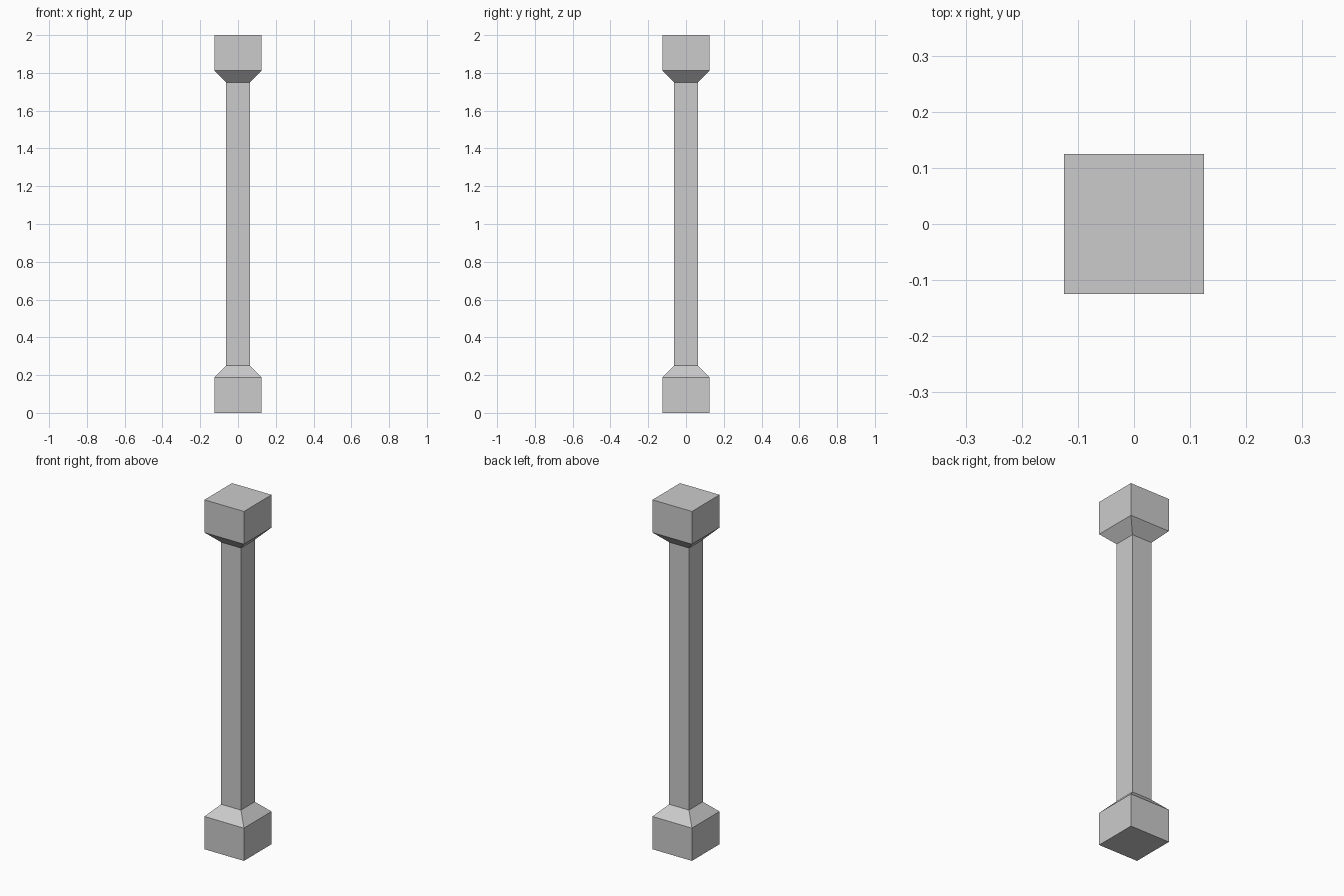
import bpy, bmesh

if "Cube" in bpy.data.objects:
    bpy.data.objects.remove(bpy.data.objects["Cube"])

# Half-width and height of each square section, bottom to top
WIDE, NARROW = 0.125, 0.0625
PROFILE = [
    (WIDE, 0.0), (WIDE, 0.1875),      # base block
    (NARROW, 0.25), (NARROW, 1.75),   # base taper and shaft
    (WIDE, 1.8125), (WIDE, 2.0),      # capital taper and block
]


def square_loft(name, profile):
    """Join stacked square sections into one closed, flat-shaded solid."""
    bm = bmesh.new()
    corners = [(-1, -1), (1, -1), (1, 1), (-1, 1)]
    rings = [[bm.verts.new((x * r, y * r, z)) for x, y in corners]
             for r, z in profile]
    for low, high in zip(rings, rings[1:]):
        for i in range(4):
            j = (i + 1) % 4
            bm.faces.new((low[i], low[j], high[j], high[i]))
    bm.faces.new(rings[0][::-1])
    bm.faces.new(rings[-1])
    mesh = bpy.data.meshes.new(name)
    bm.to_mesh(mesh)
    bm.free()
    obj = bpy.data.objects.new(name, mesh)
    bpy.context.collection.objects.link(obj)
    return obj


# Square column with matching base and capital
square_loft("column", PROFILE)
